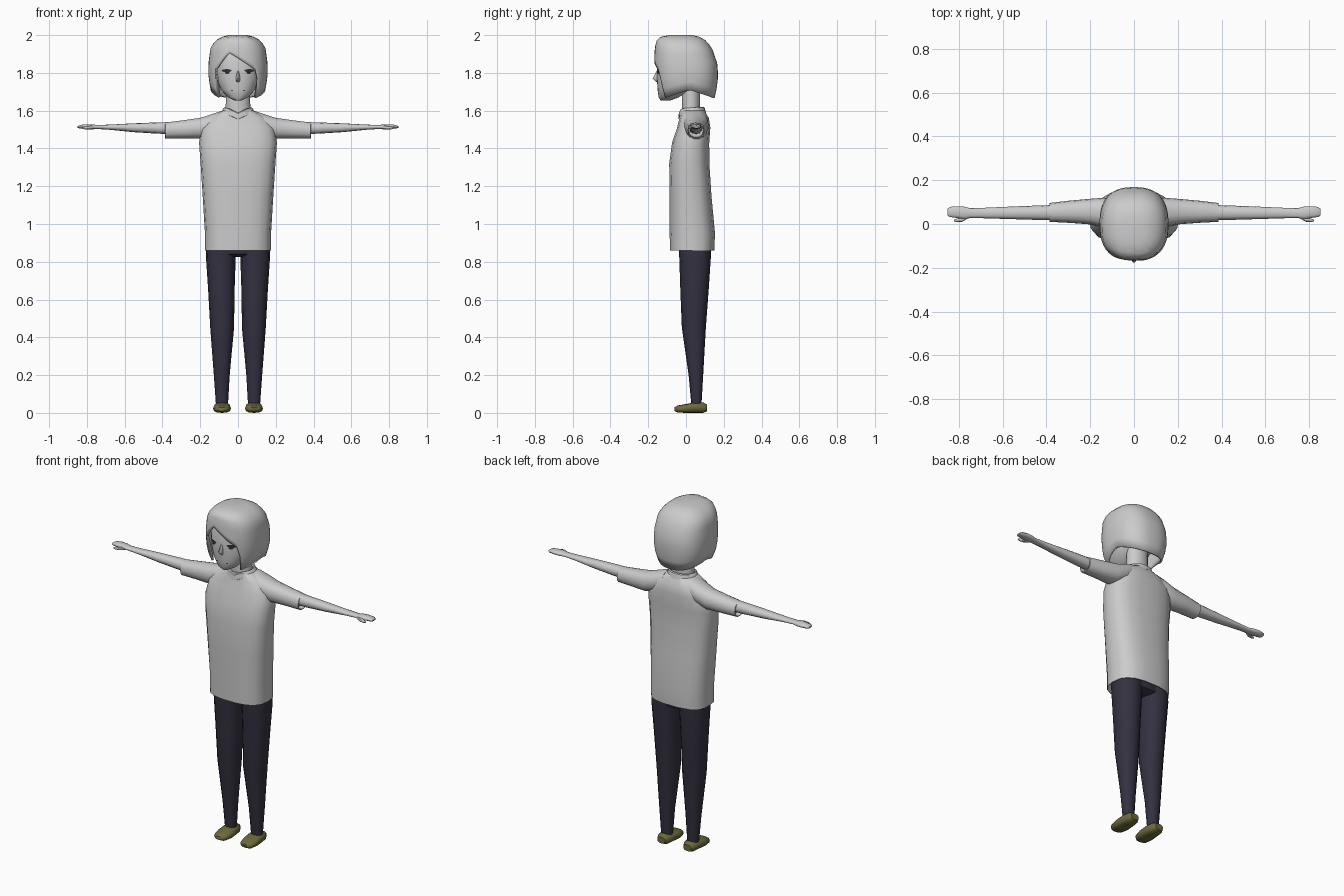
import bpy, bmesh, math


def material(name, rgb):
    m = bpy.data.materials.new(name)
    m.diffuse_color = (*rgb, 1)
    return m


GREY = material("light_grey", (0.6, 0.6, 0.6))
NAVY = material("dark_navy", (0.033, 0.031, 0.052))
OLIVE = material("olive", (0.15, 0.145, 0.047))
INK = material("ink", (0.03, 0.027, 0.045))


def finish(name, bm, mat, mirror=False, angle=50):
    bmesh.ops.recalc_face_normals(bm, faces=bm.faces[:])
    me = bpy.data.meshes.new(name)
    bm.to_mesh(me)
    bm.free()
    me.materials.append(mat)
    ob = bpy.data.objects.new(name, me)
    bpy.context.collection.objects.link(ob)
    bpy.ops.object.select_all(action='DESELECT')
    ob.select_set(True)
    bpy.context.view_layer.objects.active = ob
    bpy.ops.object.shade_smooth_by_angle(angle=math.radians(angle))
    if mirror:
        mod = ob.modifiers.new("mirror", 'MIRROR')
        mod.use_mirror_merge = False
    return ob


def unit(a, e):
    """Point on a unit superellipse."""
    c, s = math.cos(a), math.sin(a)
    return (math.copysign(abs(c) ** (2 / e), c),
            math.copysign(abs(s) ** (2 / e), s))


def loft(name, rings, mat, axis='z', n=14, e=2.3, mirror=False, warp=None, angle=50):
    """Skin rings of (position, u0, u1, v0, v1) along an axis."""
    bm = bmesh.new()
    loops = []
    for p, u0, u1, v0, v1 in rings:
        loop = []
        for k in range(n):
            cu, cv = unit(2 * math.pi * k / n, e)
            u = (u0 + u1) / 2 + cu * (u1 - u0) / 2
            v = (v0 + v1) / 2 + cv * (v1 - v0) / 2
            co = {'z': (u, v, p), 'x': (p, u, v), 'y': (u, p, v)}[axis]
            loop.append(bm.verts.new(warp(*co) if warp else co))
        loops.append(loop)
    for a, b in zip(loops, loops[1:]):
        for k in range(n):
            bm.faces.new((a[k], a[(k + 1) % n], b[(k + 1) % n], b[k]))
    bm.faces.new(loops[0])
    bm.faces.new(loops[-1])
    return finish(name, bm, mat, mirror, angle)


def interp(table, x):
    """Piecewise linear lookup returning a list of values."""
    table = sorted(table)
    if x <= table[0][0]:
        return table[0][1:]
    for a, b in zip(table, table[1:]):
        if x <= b[0]:
            t = (x - a[0]) / (b[0] - a[0])
            return [p + (q - p) * t for p, q in zip(a[1:], b[1:])]
    return table[-1][1:]


def sym(rows):
    return [(z, -r, r, y0, y1) for z, r, y0, y1 in rows]


# Shirt body, with a recessed hem
loft("shirt", sym([
    (0.90, 0.165, -0.07, 0.135), (0.86, 0.172, -0.083, 0.148),
    (0.861, 0.175, -0.086, 0.151), (0.95, 0.175, -0.088, 0.155),
    (1.15, 0.187, -0.089, 0.136), (1.32, 0.198, -0.09, 0.125),
    (1.43, 0.206, -0.075, 0.124), (1.51, 0.195, -0.048, 0.13),
    (1.56, 0.155, -0.036, 0.122), (1.60, 0.083, -0.028, 0.098)]),
    GREY, n=18, e=2.7)

# Short sleeves, with a recessed cuff
loft("sleeves", [
    (0.08, -0.01, 0.11, 1.50, 1.602), (0.14, -0.015, 0.12, 1.47, 1.582),
    (0.20, -0.002, 0.115, 1.45, 1.563), (0.29, 0.005, 0.107, 1.452, 1.55),
    (0.385, 0.01, 0.096, 1.452, 1.538), (0.386, 0.014, 0.092, 1.457, 1.533),
    (0.36, 0.016, 0.09, 1.46, 1.53)], GREY, axis='x', mirror=True)

# Arms running into flat hands, plus thumbs
loft("arms", [
    (0.33, 0.018, 0.087, 1.476, 1.54), (0.42, 0.018, 0.085, 1.478, 1.538),
    (0.55, 0.022, 0.08, 1.486, 1.533), (0.68, 0.026, 0.074, 1.499, 1.526),
    (0.745, 0.028, 0.072, 1.503, 1.524), (0.775, 0.022, 0.079, 1.501, 1.528),
    (0.81, 0.028, 0.081, 1.503, 1.528), (0.84, 0.032, 0.078, 1.506, 1.523),
    (0.85, 0.038, 0.07, 1.509, 1.518)], GREY, axis='x', n=12, mirror=True)
loft("thumbs", [
    (0.76, 0.024, 0.045, 1.504, 1.522), (0.785, 0.01, 0.032, 1.501, 1.52),
    (0.81, 0.009, 0.024, 1.501, 1.516), (0.822, 0.012, 0.02, 1.504, 1.512)],
    GREY, axis='x', n=8, mirror=True)


# Collar, dipping to a notch at the front
def collar_dip(x, y, z):
    notch = max(0, 1 - abs(x) / 0.045) * 0.022 if y < 0.02 else 0
    return x, y, z - notch + 0.08 * (y - 0.03)


loft("collar", sym([
    (1.582, 0.09, -0.042, 0.106), (1.612, 0.079, -0.038, 0.098),
    (1.616, 0.073, -0.032, 0.09), (1.592, 0.067, -0.022, 0.08)]),
    GREY, n=20, e=2.1, warp=collar_dip, angle=40)

# Neck
loft("neck", sym([(1.57, 0.07, -0.024, 0.078), (1.63, 0.065, -0.022, 0.076),
                  (1.76, 0.062, -0.025, 0.076)]), GREY, e=2)

# Trousers
loft("trouser_hips", sym([(0.825, 0.09, 0.0, 0.10), (0.84, 0.155, -0.03, 0.125),
                          (0.91, 0.16, -0.04, 0.13)]), NAVY, e=2.4)
loft("trouser_legs", [
    (0.045, 0.053, 0.117, 0.028, 0.082), (0.20, 0.044, 0.128, 0.014, 0.091),
    (0.45, 0.021, 0.147, -0.022, 0.105), (0.65, 0.018, 0.158, -0.03, 0.12),
    (0.83, 0.012, 0.17, -0.036, 0.132), (0.89, 0.008, 0.168, -0.04, 0.132)],
    NAVY, n=12, mirror=True)

# Shoes
loft("shoes", [
    (-0.06, 0.065, 0.108, 0.010, 0.030), (-0.045, 0.047, 0.124, 0.002, 0.039),
    (0.0, 0.037, 0.132, 0.0, 0.047), (0.05, 0.04, 0.128, 0.0, 0.057),
    (0.09, 0.047, 0.122, 0.0, 0.056), (0.11, 0.06, 0.11, 0.008, 0.045)],
    OLIVE, axis='y', n=12, e=2.6, mirror=True)

# Head
HEAD = [(1.655, 0.02, -0.135, -0.08), (1.67, 0.052, -0.145, -0.04),
        (1.71, 0.09, -0.15, 0.03), (1.765, 0.114, -0.154, 0.08),
        (1.85, 0.126, -0.155, 0.12), (1.93, 0.112, -0.135, 0.10),
        (1.97, 0.08, -0.10, 0.06)]
loft("head", sym(HEAD), GREY, n=28, e=2.3)
loft("nose", sym([(1.752, 0.008, -0.158, -0.14), (1.77, 0.012, -0.177, -0.14),
                  (1.81, 0.005, -0.156, -0.14)]), GREY, n=8, e=2)


# Painted facial details hugging the face
def face_patch(name, cx, cz, rx, rz, mat):
    bm = bmesh.new()

    def point(x, z):
        r, y0, y1 = interp(HEAD, z)
        mid = (y0 + y1) / 2
        y = mid - (mid - y0) * max(0, 1 - abs(x / r) ** 2.3) ** (1 / 2.3)
        return bm.verts.new((x, y - 0.003, z))

    hub = point(cx, cz)
    rim = []
    for k in range(12):
        a = 2 * math.pi * k / 12
        rim.append(point(cx + rx * math.cos(a), cz + rz * math.sin(a)))
    for k in range(12):
        bm.faces.new((hub, rim[k], rim[(k + 1) % 12]))
    for f in bm.faces:
        f.normal_update()
        if f.normal.y > 0:
            f.normal_flip()
    finish(name, bm, mat, mirror=True)


face_patch("lashes", 0.06, 1.812, 0.027, 0.008, INK)
face_patch("irises", 0.057, 1.805, 0.013, 0.012, INK)
face_patch("mouth_corners", 0.032, 1.706, 0.005, 0.003, INK)

# Bobbed hair: a shell whose lower edge forms the fringe and the hem
HAIR = [(1.66, 0.118, -0.145, 0.150), (1.70, 0.143, -0.156, 0.160),
        (1.78, 0.157, -0.166, 0.170), (1.85, 0.157, -0.169, 0.166),
        (1.93, 0.146, -0.165, 0.138), (1.97, 0.122, -0.157, 0.108),
        (1.99, 0.088, -0.137, 0.075), (2.00, 0.05, -0.09, 0.035)]
FRINGE = [(-0.129, 1.668), (-0.121, 1.81), (-0.09, 1.86), (-0.05, 1.907),
          (-0.01, 1.885), (0.06, 1.84), (0.105, 1.81), (0.113, 1.668)]
HEM = [(-0.75, 1.667), (0.1, 1.71), (0.85, 1.672), (1.0, 1.666)]
COLS, ROWS = 56, 10
bm = bmesh.new()
grid = []
for k in range(COLS):
    ux, uy = unit(2 * math.pi * k / COLS, 2.5)
    x = ux * 0.157
    if uy < 0 and -0.129 < x < 0.113:
        low = interp(FRINGE, x)[0]
    else:
        low = interp(HEM, uy)[0]
    col = []
    for j in range(ROWS + 1):
        z = 2.0 - (2.0 - low) * (j / ROWS) ** 1.6
        r, y0, y1 = interp(HAIR, z)
        col.append(bm.verts.new((ux * r, (y0 + y1) / 2 + uy * (y1 - y0) / 2, z)))
    grid.append(col)
for k in range(COLS):
    a, b = grid[k], grid[(k + 1) % COLS]
    for j in range(ROWS):
        bm.faces.new((a[j], a[j + 1], b[j + 1], b[j]))
bm.faces.new([c[0] for c in grid])
hair = finish("hair", bm, GREY)
shell = hair.modifiers.new("thickness", 'SOLIDIFY')
shell.thickness = 0.012
shell.offset = -1
